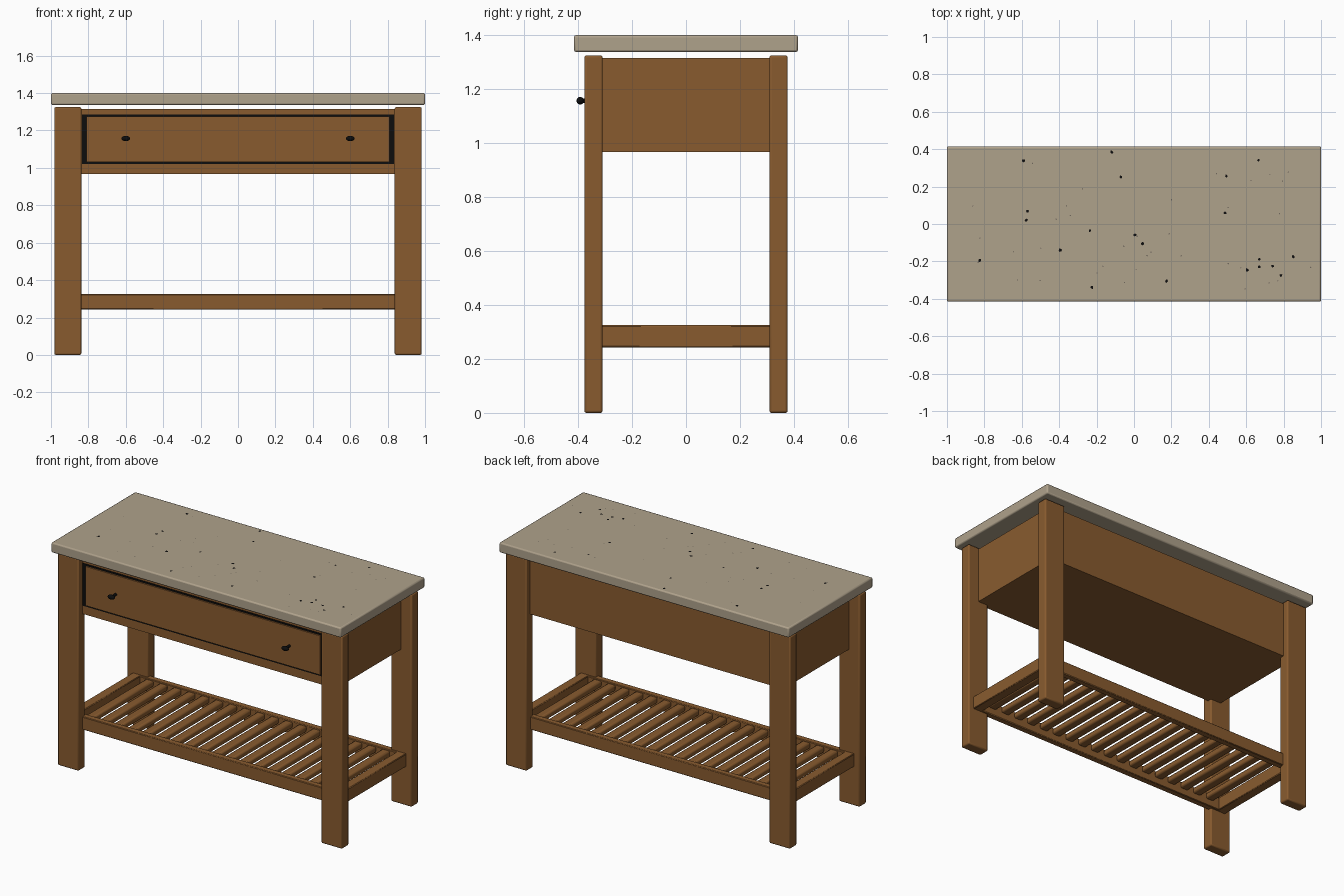
import bpy
import math
import random
from mathutils import Matrix, Vector
import bmesh

if "Cube" in bpy.data.objects:
    bpy.data.objects.remove(bpy.data.objects["Cube"], do_unlink=True)


def material(name, red, green, blue):
    mat = bpy.data.materials.new(name)
    mat.use_nodes = True
    colour = (red, green, blue, 1)
    mat.diffuse_color = colour
    mat.node_tree.nodes["Principled BSDF"].inputs["Base Color"].default_value = colour
    return mat


wood = material("brown wood", 0.25, 0.105, 0.028)
stone = material("beige stone", 0.43, 0.36, 0.26)
black = material("black", 0.004, 0.004, 0.004)
grey = material("grey fleck", 0.16, 0.14, 0.11)


def box(name, low, high, mat, bevel=0.0, segments=2):
    """Box between two corners, with an optional rounded edge."""
    low, high = Vector(low), Vector(high)
    bpy.ops.mesh.primitive_cube_add(size=1, location=(low + high) / 2)
    obj = bpy.context.object
    obj.name = name
    size = high - low
    obj.data.transform(Matrix.Diagonal((*size, 1)))
    obj.data.materials.append(mat)
    if bevel:
        mod = obj.modifiers.new("rounded edges", "BEVEL")
        mod.width = bevel
        mod.segments = segments
        bpy.ops.object.shade_smooth_by_angle(angle=math.radians(30))
    return obj


# Stone worktop
box("worktop", (-1, -0.415, 1.337), (1, 0.415, 1.4), stone, 0.008)

# Four legs
for x_side, x_name in ((-1, "right"), (1, "left")):
    for y_side, y_name in ((-1, "front"), (1, "back")):
        x, y = x_side * 0.91, y_side * 0.343
        box(f"{y_name}_{x_name}_leg", (x - 0.072, y - 0.034, 0),
            (x + 0.072, y + 0.034, 1.325), wood, 0.008)

# Drawer case, dark drawer surround and drawer front
box("drawer_case", (-0.91, -0.335, 0.967), (0.91, 0.34, 1.315), wood)
box("drawer_surround", (-0.835, -0.339, 1.02), (0.835, -0.334, 1.285), black)
box("drawer_front", (-0.81, -0.348, 1.031), (0.81, -0.335, 1.275), wood)

# Drawer knobs with short stems
for side, name in ((-1, "right"), (1, "left")):
    spot = (side * 0.6, -0.392, 1.157)
    bpy.ops.mesh.primitive_uv_sphere_add(segments=20, ring_count=12, radius=1, location=spot)
    knob = bpy.context.object
    knob.name = f"{name}_knob"
    knob.data.transform(Matrix.Diagonal((0.024, 0.014, 0.014, 1)))
    knob.data.materials.append(black)
    bpy.ops.object.shade_smooth()
    bpy.ops.mesh.primitive_cylinder_add(vertices=12, radius=0.008, depth=0.05,
                                        location=(spot[0], -0.365, spot[2]),
                                        rotation=(math.pi / 2, 0, 0))
    bpy.context.object.name = f"{name}_knob_stem"
    bpy.context.object.data.materials.append(black)

# Lower shelf rails
for side, long_name, end_name in ((-1, "front", "right"), (1, "back", "left")):
    ys = sorted((side * 0.335, side * 0.295))
    box(f"{long_name}_shelf_rail", (-0.9, ys[0], 0.243), (0.9, ys[1], 0.325), wood, 0.004, 1)
    xs = sorted((side * 0.945, side * 0.885))
    box(f"{end_name}_shelf_rail", (xs[0], -0.32, 0.243), (xs[1], 0.32, 0.325), wood, 0.004, 1)

# Shelf slats running front to back
count = 18
for i in range(count):
    x = (i + 0.5 - count / 2) * 0.096
    box(f"shelf_slat_{i + 1}", (x - 0.027, -0.3, 0.283), (x + 0.027, 0.3, 0.32), wood, 0.01)


# Flecks set in the worktop surface as thin uneven plates
random.seed(4)


def flecks(name, spots, radius, mat):
    bm = bmesh.new()
    for x, y in spots:
        turn = random.uniform(0, math.pi)
        ring = []
        for k in range(6):
            angle = turn + k * math.tau / 6
            reach = radius * random.uniform(0.6, 1.2)
            ring.append(bm.verts.new((x + reach * math.cos(angle),
                                      y + reach * math.sin(angle), 1.4006)))
        bm.faces.new(ring)
    mesh = bpy.data.meshes.new(name)
    bm.to_mesh(mesh)
    bm.free()
    mesh.materials.append(mat)
    obj = bpy.data.objects.new(name, mesh)
    bpy.context.collection.objects.link(obj)


dark_spots = [(-.59, .34), (-.12, .385), (-.07, .25), (.665, .34), (.495, .255),
              (.485, .06), (-.575, .02), (-.57, .07), (-.235, -.035), (-.395, -.14),
              (.005, -.06), (.045, -.105), (-.825, -.195), (-.225, -.34), (.175, -.305),
              (.605, -.245), (.67, -.23), (.67, -.19), (.74, -.225), (.785, -.275),
              (.85, -.175)]
pale_spots = [(random.uniform(-.95, .95), random.uniform(-.38, .38)) for _ in range(36)]
flecks("dark_flecks", dark_spots, 0.009, black)
flecks("pale_flecks", pale_spots, 0.004, grey)
